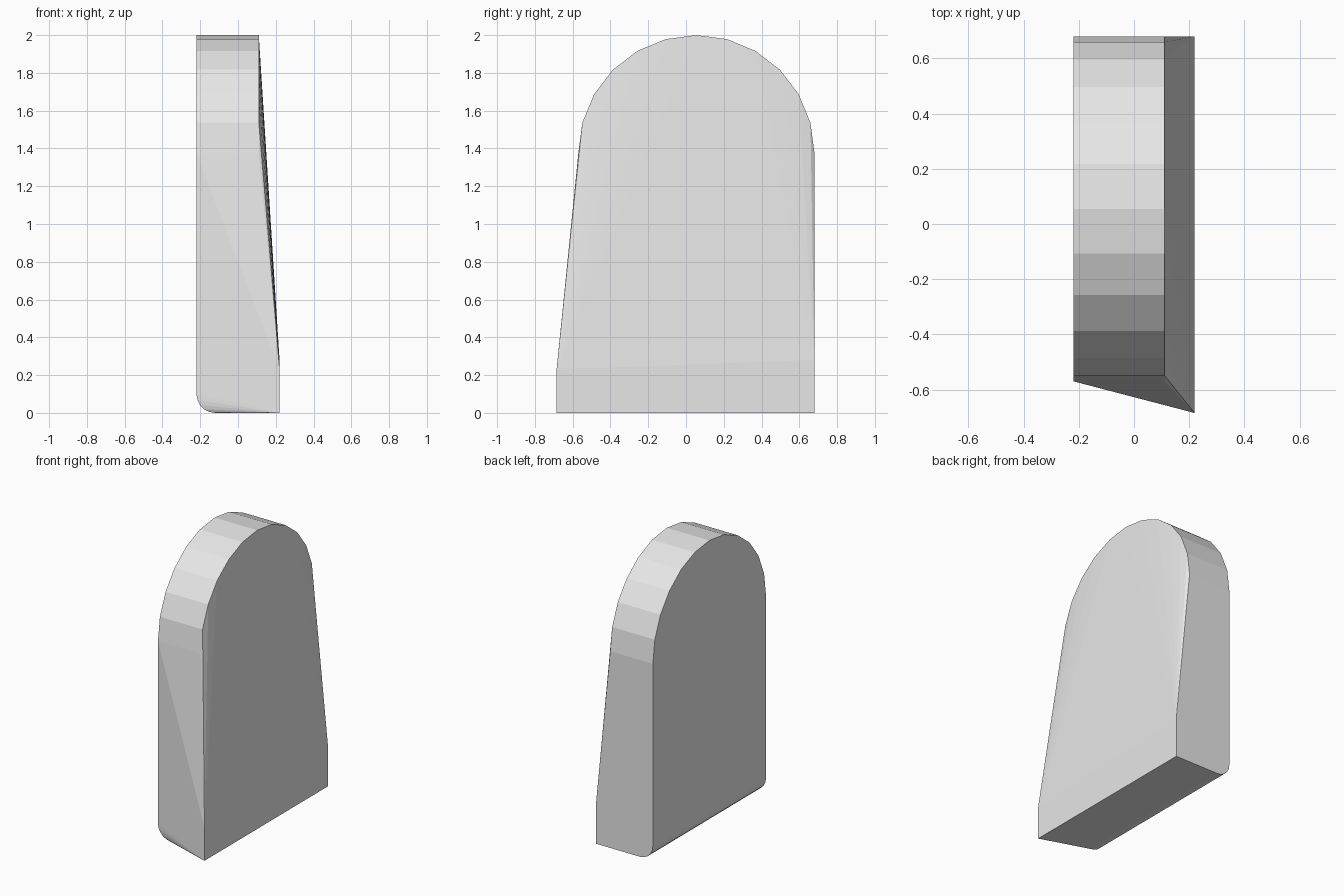
import bpy, bmesh
from math import cos, sin, pi

cube = bpy.data.objects.get("Cube")
if cube:
    bpy.data.objects.remove(cube, do_unlink=True)

# Plain grey material
GREY = (0.8, 0.8, 0.8, 1.0)
mat = bpy.data.materials.new("plain_grey")
mat.use_nodes = True
mat.diffuse_color = GREY
mat.node_tree.nodes["Principled BSDF"].inputs["Base Color"].default_value = GREY

FRONT, BACK = -0.57, 0.68          # ends of the arched profile
RIGHT, RIM, LEFT = -0.22, 0.11, 0.22
RADIUS = (BACK - FRONT) / 2
MID = (BACK + FRONT) / 2
SPRING = 2.0 - RADIUS              # height where the arch starts


def arch(x, segments=12):
    """Half circle of points across the top of the slab."""
    return [(x, MID + RADIUS * cos(pi * i / segments),
             SPRING + RADIUS * sin(pi * i / segments))
            for i in range(segments + 1)]


def rounded_foot(y, r=0.1, segments=5):
    """Quarter circle along the lower edge of the straight side."""
    return [(RIGHT + r - r * cos(pi / 2 * i / segments), y,
             r - r * sin(pi / 2 * i / segments))
            for i in range(segments + 1)]


# Both arched rims, the rounded foot and the wide base edge
points = arch(RIGHT) + arch(RIM)
points += rounded_foot(FRONT) + rounded_foot(BACK)
points += [(LEFT, -0.685, 0), (LEFT, -0.685, 0.23),
           (LEFT, BACK, 0), (LEFT, BACK, 0.28)]

# Skin the sections into one convex slab
bm = bmesh.new()
for p in points:
    bm.verts.new(p)
hull = bmesh.ops.convex_hull(bm, input=bm.verts[:])
loose = {g for g in hull["geom_interior"] + hull["geom_unused"]
         if isinstance(g, bmesh.types.BMVert) and not g.link_faces}
bmesh.ops.delete(bm, geom=list(loose), context="VERTS")
bmesh.ops.dissolve_limit(bm, angle_limit=0.002, verts=bm.verts[:], edges=bm.edges[:])
bmesh.ops.recalc_face_normals(bm, faces=bm.faces[:])

mesh = bpy.data.meshes.new("arched_slab")
bm.to_mesh(mesh)
bm.free()
mesh.materials.append(mat)
slab = bpy.data.objects.new("arched_slab", mesh)
bpy.context.collection.objects.link(slab)
